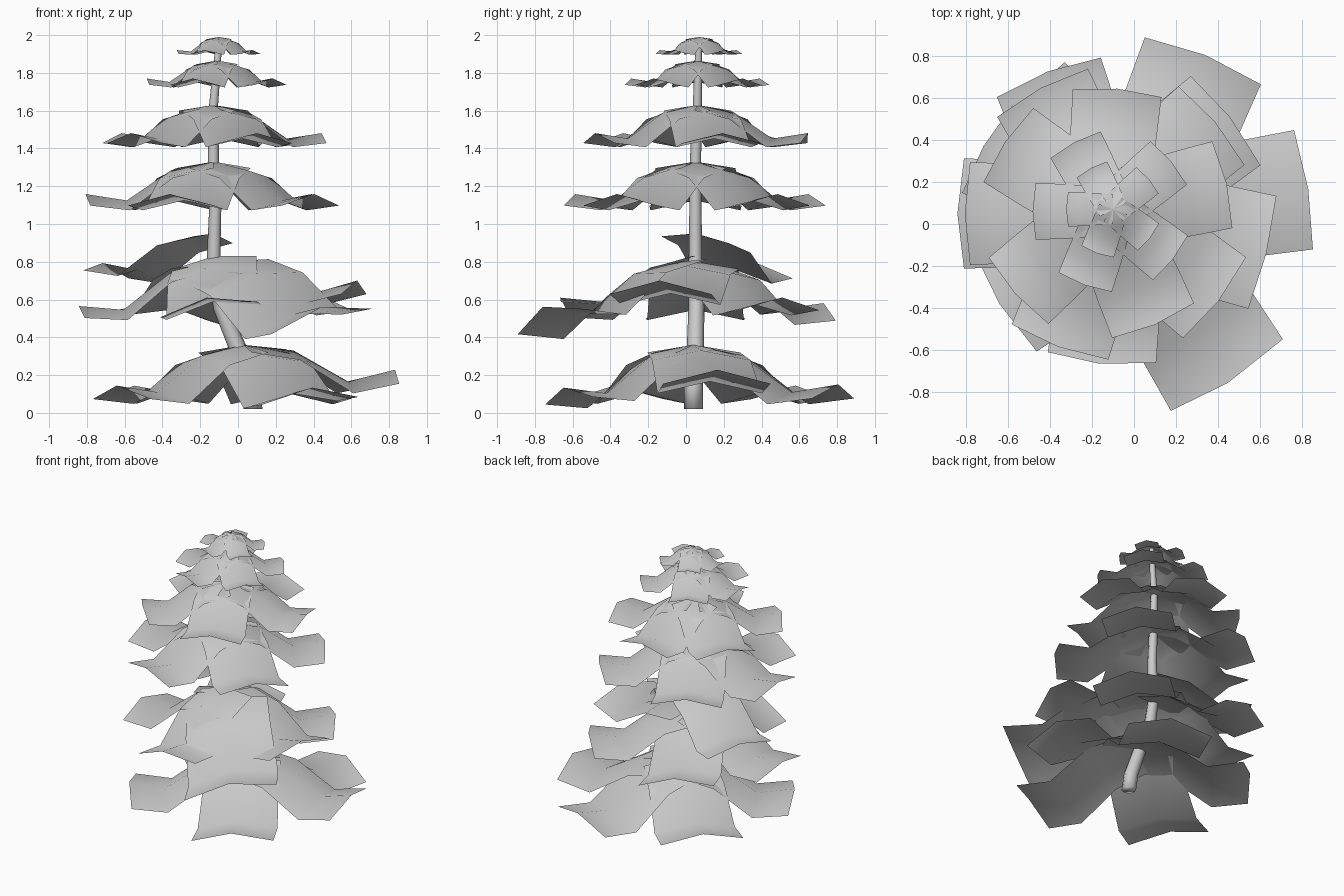
import bpy, math
from mathutils import Vector, Matrix

if "Cube" in bpy.data.objects:
    bpy.data.objects.remove(bpy.data.objects["Cube"])


def make(name, verts, faces):
    me = bpy.data.meshes.new(name)
    me.from_pydata([tuple(v) for v in verts], [], faces)
    ob = bpy.data.objects.new(name, me)
    bpy.context.collection.objects.link(ob)
    me.shade_smooth()
    return ob


# Bent trunk: tapered eight-sided tube
def trunk():
    pts = [(0.08, 0.04, 0.02, .05), (0.06, 0.04, 0.15, .05), (0.0, 0.05, 0.34, .046),
           (-0.09, 0.055, 0.56, .042), (-0.13, 0.05, 0.8, .036), (-0.12, 0.05, 1.1, .032),
           (-0.13, 0.05, 1.33, .03), (-0.13, 0.06, 1.62, .024),
           (-0.11, 0.065, 1.85, .02), (-0.10, 0.07, 1.98, .015)]
    n, verts, faces = 8, [], []
    for i, p in enumerate(pts):
        a, b = Vector(pts[max(i - 1, 0)][:3]), Vector(pts[min(i + 1, len(pts) - 1)][:3])
        q = Vector((0, 0, 1)).rotation_difference(b - a)
        if i == 0:
            q.identity()
        for k in range(n):
            t = 2 * math.pi * k / n
            verts.append(Vector(p[:3]) + q @ Vector((math.cos(t), math.sin(t), 0)) * p[3])
    for i in range(len(pts) - 1):
        for k in range(n):
            j = (k + 1) % n
            faces.append((i * n + k, i * n + j, i * n + n + j, i * n + n + k))
    faces.append(tuple(reversed(range(n))))
    make("trunk", verts, faces)


# Profile of a branch card: distance, height, half width (fractions of reach)
PROFILE = [(0.0, 0.0, .31), (.33, -.06, .33), (.68, -.29, .35), (1.0, -.235, .36)]


# Branch card: arched sheet that droops and flips up at its tip
def card(center, az, reach, lift=0, roll=0, pitch=0, out=0):
    turn = Matrix.Rotation(math.radians(az), 3, 'Z')
    rot = turn @ Matrix.Rotation(math.radians(-pitch), 3, 'Y') \
        @ Matrix.Rotation(math.radians(roll), 3, 'X')
    base = Vector(center) + turn @ Vector((out, 0, lift))
    verts, faces = [], []
    for d, h, w in PROFILE:
        for s in (-1, 0, 1):
            arch = (.05 + .04 * d) * abs(s)
            v = Vector((d - .035 * abs(s) * d, s * w, h - arch)) * reach
            verts.append(rot @ v + base)
    for r in range(3):
        for c in range(2):
            i = r * 3 + c
            faces.append((i, i + 3, i + 4, i + 1))
    return verts, faces


# Tiers: name, trunk point, cards (azimuth, reach, lift, roll, pitch, out)
FIVE = (40, 118, 180, 250, 322)
TIERS = [
    ("bottom_branches", (0.03, 0.04, 0.36),
     [(9, .80, 0, 0, 4), (68, .83, 0, 0, -1), (137, .80, 0, 0, -2),
      (212, .80, 0, 0, -2), (297, .79, 0, 4, -3)]),
    ("lower_branches", (-0.13, 0.05, 0.8),
     [(-14, .77, 0, 0, 6), (38, .75, 0, 0, -1), (111, .74, -.02, 6, -2),
      (150, .67, .15, 5, 0), (180, .73, 0, 0, -5), (265, .73, .03, 9, -4),
      (303, .90, 0, 12, -2, .1)]),
    ("middle_branches", (-0.13, 0.05, 1.33), [(a, .68, 0, 0, -1) for a in FIVE]),
    ("upper_branches", (-0.13, 0.06, 1.63),
     [(a, .59, 0, 0, -1) for a in (13, 85, 146, 222, 293)]),
    ("high_branches", (-0.11, 0.06, 1.865), [(a, .375, 0, 0, -1) for a in FIVE]),
    ("crown_branches", (-0.10, 0.07, 1.99), [(a, .228, 0, 0, -4) for a in FIVE]),
]

trunk()
for name, center, cards in TIERS:
    verts, faces = [], []
    for spec in cards:
        v, f = card(center, *spec)
        faces += [tuple(i + len(verts) for i in q) for q in f]
        verts += v
    make(name, verts, faces)
